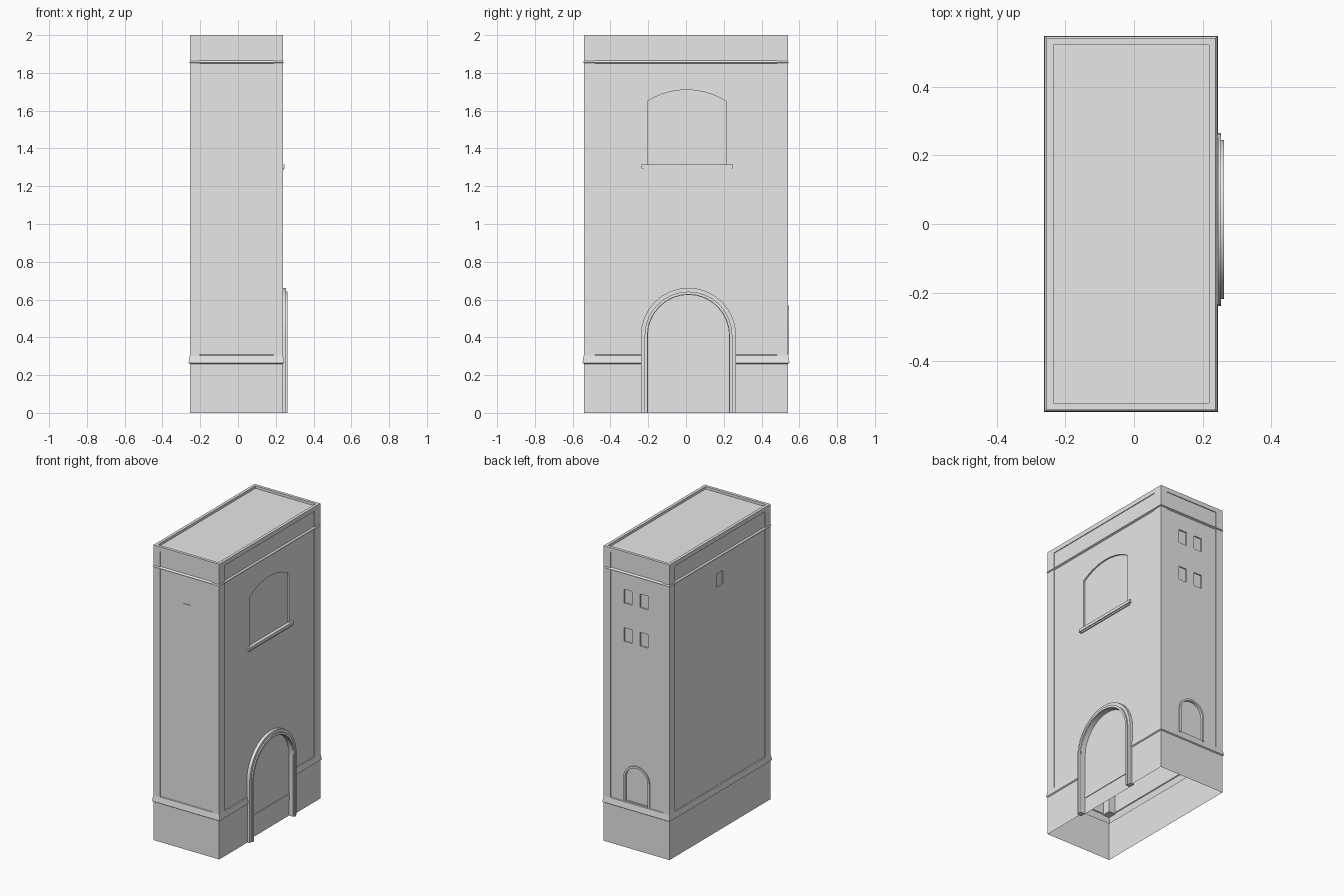
import bpy, bmesh, math

if "Cube" in bpy.data.objects:
    bpy.data.objects.remove(bpy.data.objects["Cube"])

stone = bpy.data.materials.new("plain_grey")
stone.use_nodes = True
GREY = (0.8, 0.8, 0.8, 1)
stone.diffuse_color = GREY
stone.node_tree.nodes["Principled BSDF"].inputs["Base Color"].default_value = GREY

# Outermost plan of the tower and insets of its layers
CX, HX, HY = -0.0085, 0.2535, 0.548
FACE, WALL = 0.007, 0.012
RIGHT, LEFT = CX + HX - WALL, CX - HX + WALL
BACK, FRONT = HY - WALL, -HY + WALL


def finish(name, bm):
    bmesh.ops.recalc_face_normals(bm, faces=bm.faces)
    mesh = bpy.data.meshes.new(name)
    bm.to_mesh(mesh)
    bm.free()
    mesh.materials.append(stone)
    obj = bpy.data.objects.new(name, mesh)
    bpy.context.collection.objects.link(obj)
    return obj


def prism(name, outline, axis, d0, d1):
    """Extrude a (sideways, height) outline along x or y."""
    bm = bmesh.new()
    place = (lambda d, u, v: (d, u, v)) if axis == "x" else (lambda d, u, v: (u, d, v))
    ends = [[bm.verts.new(place(d, u, v)) for u, v in outline] for d in (d0, d1)]
    for ring in ends:
        bm.faces.new(ring)
    n = len(outline)
    for i in range(n):
        j = (i + 1) % n
        bm.faces.new((ends[0][i], ends[0][j], ends[1][j], ends[1][i]))
    return finish(name, bm)


def rect(u0, u1, v0, v1):
    return [(u0, v0), (u0, v1), (u1, v1), (u1, v0)]


def arch(centre, half, bottom, spring, rise, steps=16):
    """Upright opening closed by a circular arc."""
    radius = (half ** 2 + rise ** 2) / (2 * rise)
    sweep = math.asin(min(1, half / radius))
    pts = [(centre - half, bottom)]
    for i in range(steps + 1):
        a = -sweep + 2 * sweep * i / steps
        pts.append((centre + radius * math.sin(a), spring + rise - radius * (1 - math.cos(a))))
    return pts + [(centre + half, bottom)]


def arch_band(name, centre, half, width, bottom, spring, axis, d0, d1):
    outer = arch(centre, half, bottom, spring, half)
    inner = arch(centre, half - width, bottom, spring, half - width)
    obj = prism(name, outer + inner[::-1], axis, d0, d1)
    bpy.ops.object.select_all(action="DESELECT")
    obj.select_set(True)
    bpy.context.view_layer.objects.active = obj
    bpy.ops.object.shade_smooth_by_angle(angle=math.radians(30))
    return obj


# Tower body: plinth, sloped band, wall, ledge, frieze, cap and sunken roof
profile = [(FACE, 0), (FACE, 0.26), (0, 0.265), (FACE, 0.305), (WALL, 0.308),
           (WALL, 1.85), (0.002, 1.855), (FACE, 1.862), (WALL, 1.865),
           (WALL, 1.97), (FACE, 1.97), (FACE, 2), (0.027, 2), (0.027, 1.983)]
bm = bmesh.new()
rings = []
for inset, z in profile:
    x, y = HX - inset, HY - inset
    rings.append([bm.verts.new((CX + sx * x, sy * y, z))
                  for sx, sy in ((-1, -1), (1, -1), (1, 1), (-1, 1))])
for low, high in zip(rings, rings[1:]):
    for i in range(4):
        j = (i + 1) % 4
        bm.faces.new((low[i], low[j], high[j], high[i]))
bm.faces.new(rings[0])
bm.faces.new(rings[-1])
tower = finish("tower_body", bm)

# Shallow recesses for the windows and doors
DEPTH = 0.008
DOOR = 0.013
cutters = [
    prism("window_cutter", arch(0.003, 0.208, 1.31, 1.65, 0.06, 10), "x", RIGHT - 0.01, 0.4),
    prism("door_cutter", arch(DOOR, 0.217, -0.1, 0.41, 0.217), "x", RIGHT - 0.01, 0.4),
    prism("niche_cutter", arch(-0.008, 0.085, 0.315, 0.47, 0.085), "y", BACK - DEPTH, 0.7),
    prism("front_cutter", rect(-0.035, 0.02, 1.66, 1.745), "y", FRONT + 0.004, -0.7),
    prism("left_cutter", rect(-0.04, 0.03, 1.65, 1.74), "x", LEFT + DEPTH, -0.4),
]
for x in (-0.062, 0.058):
    for z in (1.39, 1.65):
        cutters.append(prism("back_cutter", rect(x - 0.03, x + 0.03, z, z + 0.092),
                             "y", BACK - DEPTH, 0.7))
bpy.context.view_layer.objects.active = tower
for cutter in cutters:
    cutter.hide_render = True
    mod = tower.modifiers.new("cut", "BOOLEAN")
    mod.operation = "DIFFERENCE"
    mod.solver = "EXACT"
    mod.object = cutter
    bpy.ops.object.modifier_apply(modifier=mod.name)
    bpy.data.objects.remove(cutter)

# The tower is open underneath
bm = bmesh.new()
bm.from_mesh(tower.data)
floor = [f for f in bm.faces if all(v.co.z < 0.001 for v in f.verts)]
bmesh.ops.delete(bm, geom=floor, context="FACES")
bm.to_mesh(tower.data)
bm.free()

# Corner pilasters
for sx, side in ((-1, "left"), (1, "right")):
    for sy, end in ((-1, "front"), (1, "back")):
        x = CX + sx * (HX - FACE)
        y = sy * (HY - FACE)
        prism(f"{end}_{side}_pilaster", rect(x, x - sx * 0.05, 0.3, 1.975),
              "y", y, y - sy * 0.06)

# Main door surround, in two steps, and the band across the door
arch_band("door_outer_trim", DOOR, 0.252, 0.037, 0, 0.41, "x", RIGHT - 0.01, 0.254)
arch_band("door_inner_trim", DOOR, 0.232, 0.015, 0, 0.41, "x", RIGHT - 0.01, 0.262)
prism("door_band", rect(DOOR - 0.217, DOOR + 0.217, 0.11, 0.15), "x",
      RIGHT - 0.011, RIGHT - 0.006)

# Sill under the large window
prism("window_sill_top", rect(-0.235, 0.25, 1.295, 1.315), "x", RIGHT - 0.01, 0.246)
prism("window_sill_base", rect(-0.225, 0.24, 1.285, 1.295), "x", RIGHT - 0.01, 0.24)

# Surround of the small back niche
arch_band("niche_trim", -0.008, 0.098, 0.013, 0.308, 0.47, "y", BACK - DEPTH, HY - 0.004)
